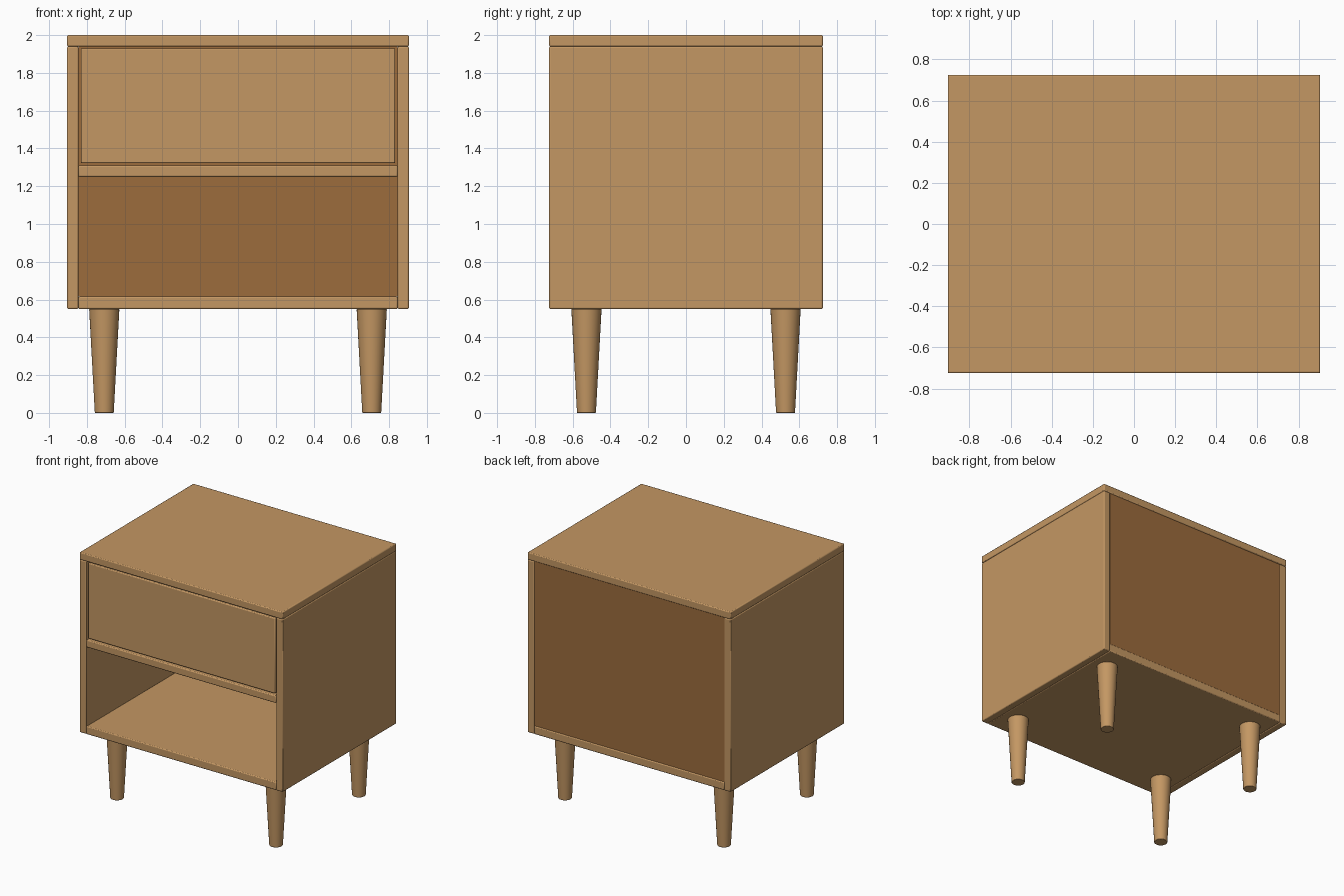
import bpy

default = bpy.data.objects.get("Cube")
if default:
    bpy.data.objects.remove(default, do_unlink=True)


def material(name, rgb):
    mat = bpy.data.materials.new(name)
    mat.use_nodes = True
    mat.diffuse_color = (*rgb, 1)
    bsdf = mat.node_tree.nodes["Principled BSDF"]
    bsdf.inputs["Base Color"].default_value = (*rgb, 1)
    bsdf.inputs["Roughness"].default_value = 0.6
    return mat


light_wood = material("light_wood", (0.55, 0.31, 0.125))
dark_wood = material("dark_wood", (0.335, 0.15, 0.046))


def finish(obj, name, mat, bevel):
    obj.name = name
    obj.data.materials.append(mat)
    bpy.ops.object.shade_smooth_by_angle()
    if bevel:
        mod = obj.modifiers.new("soft_edges", "BEVEL")
        mod.width = bevel
        mod.segments = 2
        mod.limit_method = "ANGLE"
    return obj


def board(name, x, y, z, mat=light_wood, bevel=0.007):
    """Box given by its (min, max) range on each axis."""
    spans = (x, y, z)
    bpy.ops.mesh.primitive_cube_add(size=1, location=[(a + b) / 2 for a, b in spans])
    obj = bpy.context.object
    obj.scale = [b - a for a, b in spans]
    bpy.ops.object.transform_apply(location=False, rotation=False, scale=True)
    return finish(obj, name, mat, bevel)


W, D = 0.905, 0.725        # half width and half depth
IN = 0.845                 # half width between the side panels
BASE, TOP = 0.55, 1.94     # underside of the case and of the top panel

# Case
board("top_panel", (-W, W), (-D, D), (TOP, 2))
board("bottom_panel", (-IN, IN), (-D, D), (BASE, 0.615))
board("middle_shelf", (-IN, IN), (-D, 0.7), (1.25, 1.31))
board("back_panel", (-IN, IN), (0.695, D - 0.007), (0.615, TOP), dark_wood, 0)
for side, s in (("left", 1), ("right", -1)):
    board(f"{side}_side_panel", sorted((s * IN, s * W)), (-D, D), (BASE, TOP))

# Drawer: front plate with an open box behind it
board("drawer_front", (-0.832, 0.832), (-D + 0.005, -0.66), (1.322, 1.93))
board("drawer_floor", (-0.8, 0.8), (-0.66, 0.62), (1.34, 1.36), bevel=0)
board("drawer_back", (-0.8, 0.8), (0.6, 0.62), (1.36, 1.85), bevel=0)
for side, s in (("left", 1), ("right", -1)):
    board(f"drawer_{side}_side", sorted((s * 0.78, s * 0.8)), (-0.66, 0.6), (1.36, 1.85), bevel=0)

# Tapered legs
for end, sy in (("front", -1), ("back", 1)):
    for side, sx in (("left", 1), ("right", -1)):
        bpy.ops.mesh.primitive_cone_add(vertices=32, radius1=0.05, radius2=0.08, depth=BASE,
                                        location=(sx * 0.708, sy * 0.527, BASE / 2))
        finish(bpy.context.object, f"{end}_{side}_leg", light_wood, 0.003)
